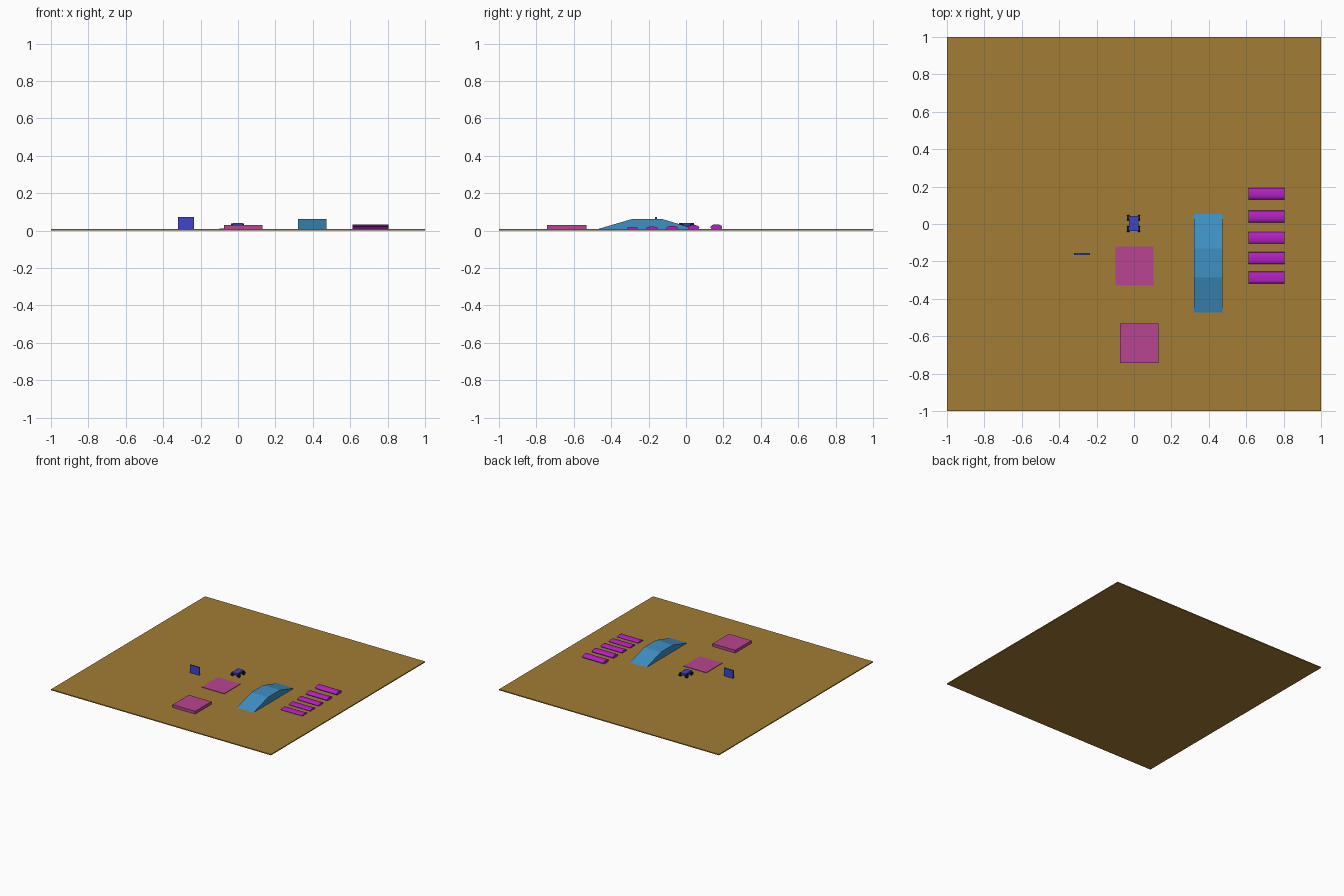
import bpy, bmesh, math
from mathutils import Matrix

if "Cube" in bpy.data.objects:
    bpy.data.objects.remove(bpy.data.objects["Cube"])


def material(name, rgb):
    m = bpy.data.materials.new(name)
    m.diffuse_color = (*rgb, 1)
    m.use_nodes = True
    m.node_tree.nodes["Principled BSDF"].inputs["Base Color"].default_value = m.diffuse_color
    return m


TAN = material("tan", (0.36, 0.2, 0.035))
PINK = material("pink", (0.48, 0.06, 0.28))
BLUE = material("blue", (0.05, 0.06, 0.6))
SKY = material("sky", (0.05, 0.28, 0.55))
PURPLE = material("purple", (0.45, 0.015, 0.55))
NAVY = material("navy", (0.03, 0.04, 0.25))
DARK = material("dark", (0.01, 0.01, 0.015))


def finish(name, bm, mat):
    me = bpy.data.meshes.new(name)
    bmesh.ops.recalc_face_normals(bm, faces=bm.faces)
    bm.to_mesh(me)
    bm.free()
    me.materials.append(mat)
    ob = bpy.data.objects.new(name, me)
    bpy.context.collection.objects.link(ob)
    return ob


def box(name, x, y, z, mat):
    bm = bmesh.new()
    mid = [(a + b) / 2 for a, b in (x, y, z)]
    size = [b - a for a, b in (x, y, z)]
    bmesh.ops.create_cube(bm, size=1, matrix=Matrix.Translation(mid) @ Matrix.Diagonal((*size, 1)))
    return finish(name, bm, mat)


def roller(name, centre, length, ry, rz, mat, sides=32):
    # cylinder along x with an elliptical section
    bm = bmesh.new()
    mtx = (Matrix.Translation(centre) @ Matrix.Diagonal((length, ry, rz, 1))
           @ Matrix.Rotation(math.pi / 2, 4, 'Y'))
    bmesh.ops.create_cone(bm, cap_ends=True, segments=sides, radius1=1, radius2=1, depth=1, matrix=mtx)
    for f in bm.faces:
        f.smooth = len(f.verts) == 4
    for e in bm.edges:
        e.smooth = all(len(f.verts) == 4 for f in e.link_faces)
    return finish(name, bm, mat)


# Ground and flat obstacles
G = 0.008
box("ground", (-1, 1), (-1, 1), (0, G), TAN)
box("flat_pad", (-0.10, 0.105), (-0.328, -0.12), (0.002, 0.012), PINK)
box("raised_platform", (-0.075, 0.13), (-0.742, -0.532), (0.002, 0.031), PINK)
box("upright_panel", (-0.32, -0.235), (-0.167, -0.155), (0.004, 0.072), BLUE)

# Bridge ramp: side profile extruded in x
bm = bmesh.new()
profile = [(-0.48, 0.006), (-0.285, 0.063), (-0.13, 0.063), (0.06, 0.006)]
face = bm.faces.new([bm.verts.new((0.32, y, z)) for y, z in profile])
ext = bmesh.ops.extrude_face_region(bm, geom=[face])
bmesh.ops.translate(bm, vec=(0.152, 0, 0),
                    verts=[v for v in ext["geom"] if isinstance(v, bmesh.types.BMVert)])
bm.faces.ensure_lookup_table()
finish("bridge_ramp", bm, SKY)

# Row of speed bumps, growing toward the back
for i, (y, top) in enumerate([(-0.286, 0.020), (-0.182, 0.022), (-0.074, 0.025), (0.040, 0.030), (0.162, 0.034)]):
    roller(f"speed_bump_{i + 1}", (0.709, y, (top + 0.002) / 2), 0.192, 0.031, (top - 0.002) / 2, PURPLE)

# Small wheeled vehicle
CX, CY = -0.002, 0.003
box("vehicle_chassis", (CX - 0.022, CX + 0.022), (CY - 0.036, CY + 0.036), (0.022, 0.034), NAVY)
box("vehicle_deck", (CX - 0.025, CX + 0.025), (CY - 0.04, CY + 0.04), (0.034, 0.042), BLUE)
for fb, sy in (("front", -1), ("back", 1)):
    roller(f"{fb}_axle", (CX, CY + sy * 0.03, 0.023), 0.06, 0.003, 0.003, DARK, 12)
    for lr, sx in (("left", -1), ("right", 1)):
        roller(f"{fb}_{lr}_wheel", (CX + sx * 0.029, CY + sy * 0.03, 0.023), 0.012, 0.015, 0.015, DARK, 20)
